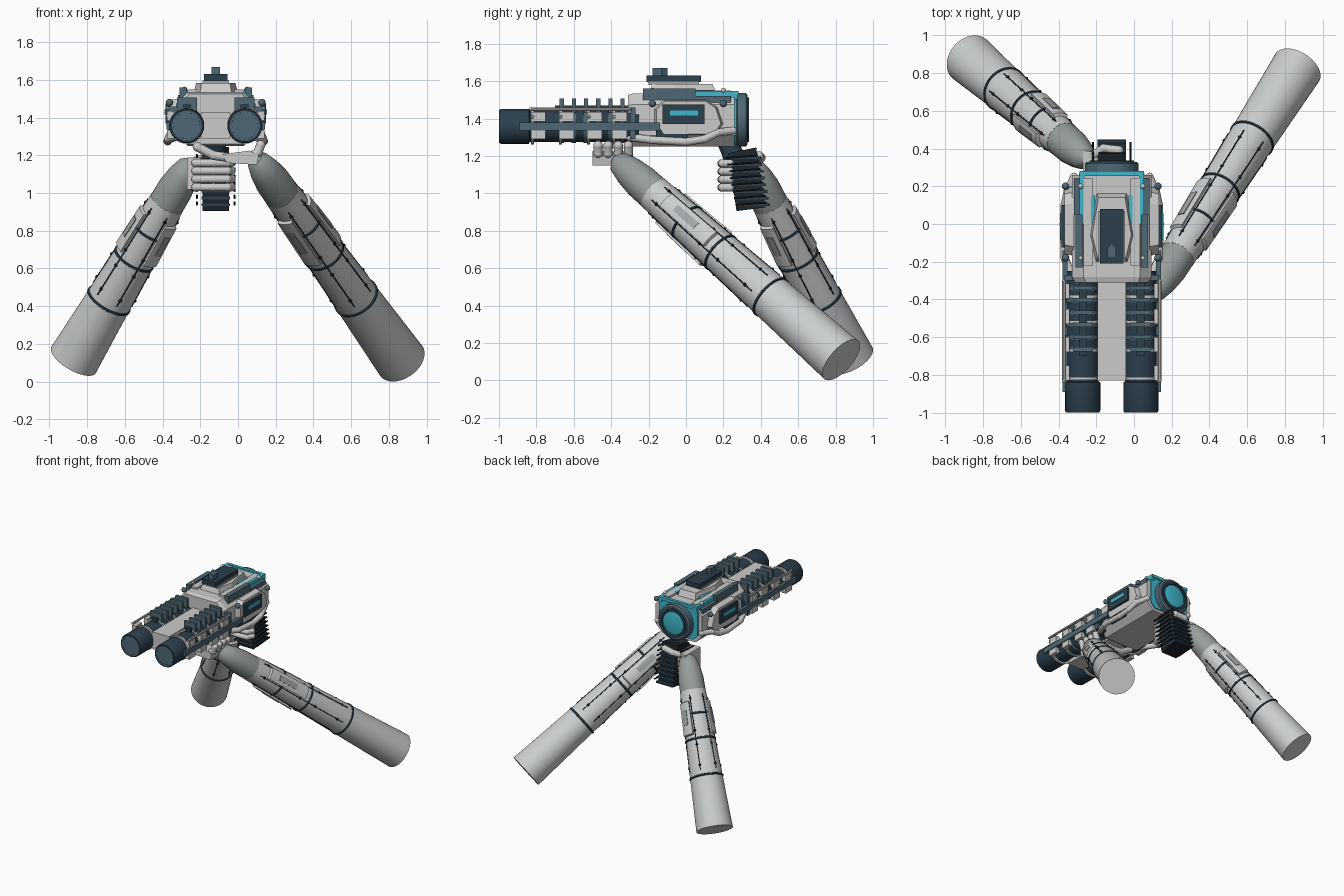
import bpy, bmesh, math
from mathutils import Vector

if "Cube" in bpy.data.objects:
    bpy.data.objects.remove(bpy.data.objects["Cube"])

def mat(name, r, g, b):
    m = bpy.data.materials.new(name)
    m.diffuse_color = (r, g, b, 1)
    m.use_nodes = True
    m.node_tree.nodes["Principled BSDF"].inputs["Base Color"].default_value = m.diffuse_color
    return m

LIGHT = mat("light_grey", .60, .60, .60)
SLEEVE = mat("sleeve_grey", .60, .62, .63)
MID = mat("mid_grey", .36, .38, .38)
WRIST = mat("wrist_grey", .31, .34, .34)
NAVY = mat("navy", .025, .05, .075)
SLATE = mat("slate", .08, .14, .18)
TEAL = mat("teal", .05, .48, .60)
BLACK = mat("black", .012, .018, .025)
CX = -.118                                   # centre plane of the blaster

def finish(name, bm, m, smooth=True):
    bmesh.ops.recalc_face_normals(bm, faces=bm.faces)
    me = bpy.data.meshes.new(name)
    bm.to_mesh(me)
    bm.free()
    me.materials.append(m)
    if smooth:
        me.shade_smooth()
        me.set_sharp_from_angle(angle=math.radians(35))
    ob = bpy.data.objects.new(name, me)
    bpy.context.collection.objects.link(ob)
    return ob

def prism(name, pts, axis, a, b, m, k=1):
    """Extrude a 2D outline along an axis from a to b; k scales the far end."""
    bm = bmesh.new()
    c = Vector((sum(p[0] for p in pts), sum(p[1] for p in pts))) / len(pts)
    rings = []
    for h, s in ((a, 1), (b, k)):
        ring = []
        for p in pts:
            u, v = c + (Vector(p) - c) * s
            ring.append(bm.verts.new({'x': (h, u, v), 'y': (u, h, v), 'z': (u, v, h)}[axis]))
        rings.append(ring)
    n = len(pts)
    for r in rings:
        bm.faces.new(r)
    for i in range(n):
        j = (i + 1) % n
        bm.faces.new((rings[0][i], rings[0][j], rings[1][j], rings[1][i]))
    return finish(name, bm, m, False)

def box(name, x0, x1, y0, y1, z0, z1, m):
    return prism(name, [(x0, y0), (x1, y0), (x1, y1), (x0, y1)], 'z', z0, z1, m)

def lathe(name, prof, o, d, m, n=32, a0=0, a1=360):
    """Turn a (radius, distance) profile round the line o + t*d; partial turns get end faces."""
    q = Vector(d).normalized().to_track_quat('Z', 'Y')
    bm = bmesh.new()
    full = a1 - a0 >= 360
    cols = []
    for i in range(n if full else n + 1):
        a = math.radians(a0 + (a1 - a0) * i / n)
        cols.append([bm.verts.new(Vector(o) + q @ Vector((r * math.cos(a), r * math.sin(a), t))) for r, t in prof])
    for i in range(n):
        c0, c1 = cols[i], cols[(i + 1) % len(cols)]
        for k in range(len(prof) - 1):
            bm.faces.new((c0[k], c1[k], c1[k + 1], c0[k + 1]))
    if full:
        bm.faces.new([c[0] for c in cols])
        bm.faces.new([c[-1] for c in cols])
    else:
        bm.faces.new(cols[0])
        bm.faces.new(cols[-1])
    return finish(name, bm, m)

def ball(name, p, r, m, n=12):
    prof = [(max(r * math.sin(math.pi * i / 8), .0005), -r * math.cos(math.pi * i / 8)) for i in range(9)]
    return lathe(name, prof, p, (0, 0, 1), m, n)

def rod(name, pts, r, m, n=12, joints=True):
    for p, q in zip(pts, pts[1:]):
        d = Vector(q) - Vector(p)
        lathe(name, [(r, 0), (r, d.length)], p, d, m, n)
    if joints:
        for p in pts:
            ball(name + "_joint", p, r * 1.06, m, n)

# --- main body, spine between the barrels, rear disc
def octagon(w, z0, z1, c):
    return [(CX - w, z0 + c), (CX - w + c, z0), (CX + w - c, z0), (CX + w, z0 + c),
            (CX + w, z1 - c), (CX + w - c, z1), (CX - w + c, z1), (CX - w, z1 - c)]
prism("body", octagon(.21, 1.25, 1.535, .06), 'y', -.28, .26, LIGHT)
prism("body_nose", octagon(.21, 1.25, 1.535, .06), 'y', -.28, -.31, LIGHT, .93)
box("spine", CX - .075, CX + .075, -.83, -.3, 1.29, 1.43, LIGHT)
prism("rear_teal_plate", octagon(.175, 1.27, 1.54, .04), 'y', .26, .269, TEAL)
lathe("rear_disc", [(.12, .26), (.143, .275), (.143, .32), (.13, .33), (.1, .33), (.095, .315)],
      (CX, 0, 1.393), (0, 1, 0), SLATE, 40)
lathe("rear_ring", [(.118, .32), (.118, .338), (.1, .338), (.1, .32)], (CX, 0, 1.393), (0, 1, 0), NAVY, 40)
lathe("rear_teal_core", [(.092, .31), (.092, .334), (.08, .338)], (CX, 0, 1.393), (0, 1, 0), TEAL, 40)

# --- top pedestal, dark block and sight
prism("pedestal", [(CX - .085, -.2), (CX + .085, -.2), (CX + .118, -.06), (CX + .08, .165),
                   (CX - .08, .165), (CX - .118, -.06)], 'z', 1.53, 1.585, LIGHT, .88)
box("pedestal_step", CX - .07, CX + .07, -.2, .07, 1.58, 1.597, MID)
box("top_block", CX - .062, CX + .062, -.21, .08, 1.594, 1.631, NAVY)
prism("sight", [(CX - .022, -.18), (CX + .022, -.18), (CX + .022, -.13), (CX, -.1), (CX - .022, -.13)],
      'z', 1.63, 1.67, SLATE)

# --- everything mirrored left and right on the blaster
for s in (-1, 1):
    bx, bz = CX + s * .154, 1.358
    def sbox(name, x0, x1, *rest):
        a, b = sorted((CX + s * x0, CX + s * x1))
        return box(name, a, b, *rest)
    fwd = (0, 1, 0)
    lathe("barrel", [(.07, -.9), (.07, -.995), (.088, -1), (.093, -.99), (.093, -.84), (.084, -.835),
                     (.084, -.25)], (bx, 0, bz), fwd, NAVY)
    lathe("muzzle_ring", [(.078, -.998), (.078, -1), (.07, -1), (.066, -.96), (.066, -.92)], (bx, 0, bz), fwd, SLATE)
    lathe("bore", [(.069, -.975), (.069, -.9)], (bx, 0, bz), fwd, BLACK)
    for y in (-.82, -.67, -.52, -.385):       # clamps and their side blocks
        lathe("barrel_clamp", [(.097, y - .008), (.097, y + .008)], (bx, 0, bz), fwd, LIGHT)
        sbox("clamp_block", .225, .258, y - .01, y + .07, 1.385, 1.435, LIGHT)
        sbox("clamp_lower_block", .225, .258, y - .01, y + .07, 1.29, 1.335, LIGHT)
        rod("clamp_pin", [(bx - .1, y, 1.41), (bx + .1, y, 1.41)], .01, LIGHT, 8)
    for i in range(6):                        # cooling fins
        y = -.665 + i * .065
        sbox("cooling_fin", .10, .205, y - .01, y + .012, 1.40, 1.508, SLATE)
        lathe("barrel_band", [(.09, y - .012), (.09, y + .012)], (bx, 0, bz), fwd, SLATE)
    sbox("fin_rail", .13, .175, -.7, -.28, 1.43, 1.47, NAVY)
    sbox("side_rail", .235, .262, -.89, -.14, 1.337, 1.378, SLATE)
    rod("barrel_rod", [(CX + s * .255, -.83, 1.45), (CX + s * .255, -.3, 1.45)], .009, LIGHT, 8)
    # side plates with lit slit
    plate = [(-.17, 1.37), (-.13, 1.31), (.16, 1.31), (.2, 1.37), (.17, 1.46), (.11, 1.5), (-.12, 1.5), (-.17, 1.45)]
    prism("side_plate", plate, 'x', CX + s * .2, CX + s * .25, LIGHT, .93)
    sbox("side_panel", .24, .267, -.125, .1, 1.37, 1.475, NAVY)
    sbox("side_slit", .262, .272, -.085, .065, 1.417, 1.444, TEAL)
    sbox("lower_panel", .2, .245, -.16, .01, 1.29, 1.37, NAVY)
    rod("hose", [(CX + s * x, y, z) for x, y, z in ((.2, -.3, 1.30), (.25, -.18, 1.285), (.255, 0, 1.275),
         (.25, .1, 1.29), (.235, .17, 1.325), (.2, .25, 1.335))], .021, LIGHT)
    # roof strips and bolts
    sbox("roof_strip", .155, .192, -.23, .05, 1.5, 1.56, SLATE)
    sbox("roof_light_strip", .1, .15, -.22, .24, 1.52, 1.55, LIGHT)
    sbox("roof_rear_strip", .172, .2, .05, .24, 1.48, 1.52, SLATE)
    sbox("teal_edge", .145, .172, 0, .275, 1.505, 1.548, TEAL)
    sbox("teal_rear_bar", 0, .172, .255, .28, 1.525, 1.548, TEAL)
    sbox("roof_teal_inset", .09, .11, .0, .15, 1.53, 1.553, TEAL)
    for y in (-.18, .2):
        ball("bolt", (CX + s * .245, y, 1.48), .02, SLATE)
        ball("roof_bolt", (CX + s * .165, y, 1.55), .014, LIGHT)
    sbox("front_collar", .06, .25, -.3, -.27, 1.29, 1.46, SLATE)

# --- ribbed grip
prism("grip", [(.225, 1.215), (.375, 1.245), (.425, .925), (.27, .905)], 'x', CX - .07, CX + .07, BLACK)
for i in range(8):
    z = 1.19 - i * .036
    y = .215 + i * .007
    box("grip_rib", CX - .075, CX + .075, y, y + .185, z - .007, z + .007, NAVY)
    for s in (-1, 1):
        rod("grip_rib_rod", [(CX + s * .1, y, z), (CX + s * .1, y + .17, z + .012)], .006, BLACK, 6, False)
rod("grip_neck", [(CX, .25, 1.21), (CX, .22, 1.28)], .055, NAVY, 16)

# --- arms: tapered sleeve, rings, raised armour, dark circuit lines, wrist
def arm(tag, end, d, lo, hi, tip):
    d = Vector(d).normalized()
    L = hi - lo
    def rad(t):
        return .137 - .041 * t / hi
    lathe(tag + "_arm_upper", [(rad(0), 0), (rad(lo), lo)], end, d, SLEEVE, 40)
    lathe(tag + "_arm_sleeve", [(rad(lo), lo), (rad(hi), hi)], end, d, SLEEVE, 40)
    lathe(tag + "_wrist", [(rad(hi) - .001, hi), (.094, hi + (tip - hi) * .35), (.082, hi + (tip - hi) * .65),
                           (.062, tip - .03), (.03, tip)], end, d, WRIST, 32)
    for f in (0, .43, .72):
        t = lo + L * f
        r = rad(t) + .006
        lathe(tag + "_ring", [(r - .008, t - .009), (r, t - .005), (r, t + .005), (r - .008, t + .009)], end, d, NAVY, 40)
    for k in range(3):
        a = 30 + 120 * k
        p, q = lo + L * .47, lo + L * .88
        lathe(tag + "_armour", [(rad(p) - .01, p), (rad(p) + .016, p + .012), (rad(q) + .016, q - .012),
              (rad(q) - .01, q)], end, d, SLEEVE, 8, a - 24, a + 24)
        p, q = lo + L * .6, lo + L * .78
        lathe(tag + "_armour_patch", [(rad(p), p), (rad(p) + .02, p), (rad(q) + .02, q), (rad(q), q)],
              end, d, MID, 6, a - 10, a + 10)
    quat = d.to_track_quat('Z', 'Y')
    for k in range(6):
        a = math.radians(60 * k)
        def on(t):
            return Vector(end) + quat @ Vector((rad(t) * math.cos(a), rad(t) * math.sin(a), t))
        rod(tag + "_circuit", [on(lo + L * .06), on(hi - L * .06)], .004, BLACK, 6, False)
        for f in (.12, .36, .52, .9):
            ball(tag + "_circuit_node", on(lo + L * f), .010, BLACK, 6)

arm("left", (-.872, .875, .115), (-.468, .403, -.787) and (.468, -.403, .787), .40, 1.06, 1.34)
arm("right", (.866, .83, .11), (-.43, -.675, .60), .56, 1.48, 1.79)

# --- hand round the grip: palm, four fingers across the front, thumb behind
prism("left_palm", [(-.27, .2), (-.2, .2), (-.19, .38), (-.27, .39)], 'z', 1.02, 1.19, LIGHT)
for i in range(4):
    z = 1.16 - i * .043
    rod("left_finger", [(-.235, .26, z), (-.225, .195, z), (-.13, .19, z), (-.055, .195, z), (-.035, .235, z)],
        .021, LIGHT)
rod("left_thumb", [(-.22, .36, 1.17), (-.16, .4, 1.19), (-.08, .39, 1.2)], .024, LIGHT)

# --- hand under the barrels: palm, four fingers curling up, thumb
prism("right_palm", [(-.085, 1.205), (-.06, 1.16), (.10, 1.15), (.11, 1.2), (.06, 1.225)], 'y', -.5, -.29, LIGHT)
for i in range(4):
    y = -.47 + i * .054
    rod("right_finger", [(-.06, y, 1.19), (-.13, y, 1.2), (-.215, y, 1.245)], .024, LIGHT)
    rod("right_knuckle", [(.06, y, 1.19), (.105, y, 1.215), (.12, y, 1.255)], .024, LIGHT)
